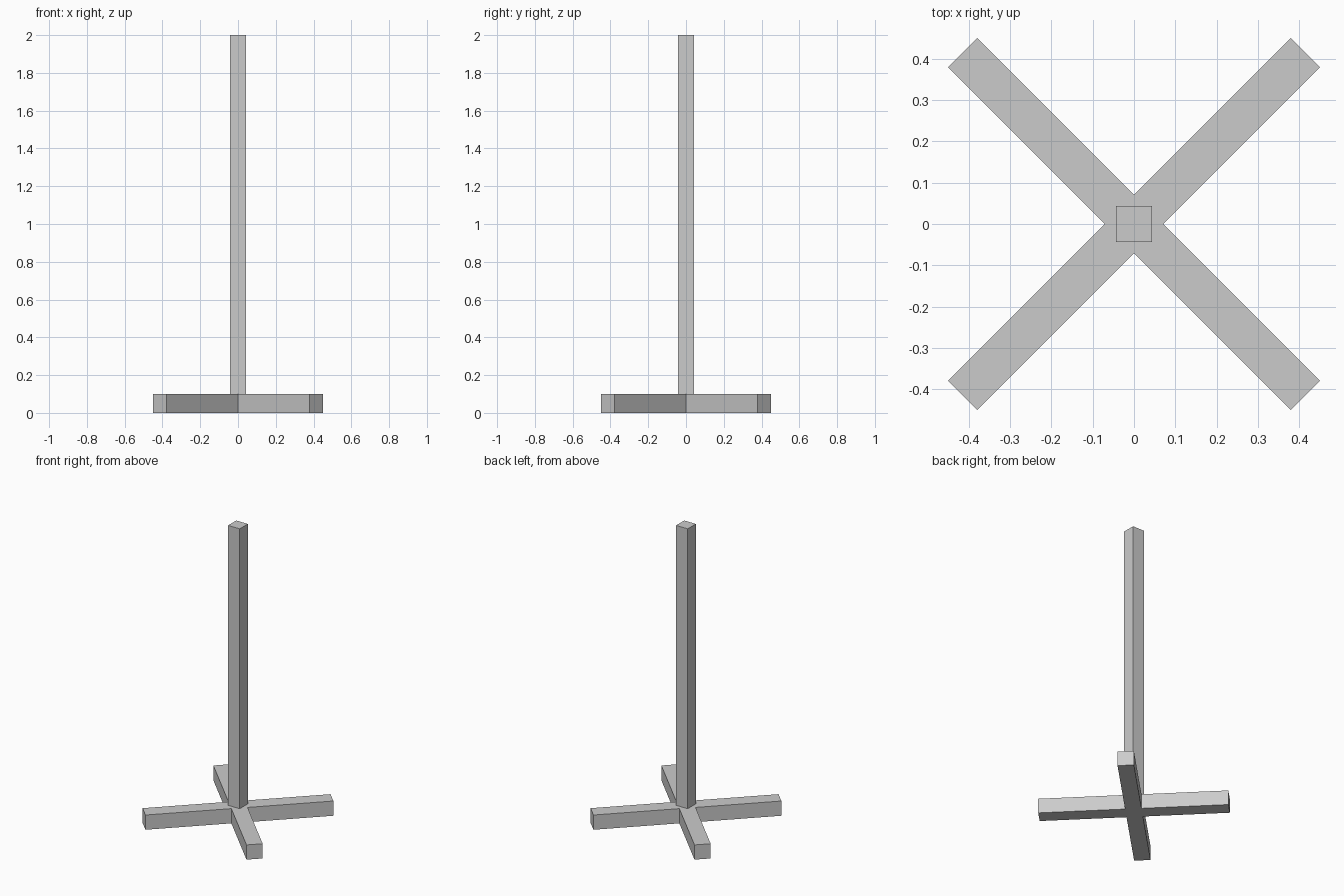
import bpy, bmesh
from math import pi
from mathutils import Matrix, Vector

if "Cube" in bpy.data.objects:
    bpy.data.objects.remove(bpy.data.objects["Cube"])

POST_W = 0.087      # post thickness
ARM_W = 0.101       # foot arm width
ARM_REACH = 0.587   # centre to arm tip
BASE_H = 0.10
TOTAL_H = 2.0


def extrude_outline(name, points, z0, z1):
    """Make a closed prism from a flat outline."""
    bm = bmesh.new()
    face = bm.faces.new([bm.verts.new((p.x, p.y, z0)) for p in points])
    top = bmesh.ops.extrude_face_region(bm, geom=[face], use_keep_orig=True)
    verts = [g for g in top["geom"] if isinstance(g, bmesh.types.BMVert)]
    bmesh.ops.translate(bm, verts=verts, vec=(0, 0, z1 - z0))
    bmesh.ops.recalc_face_normals(bm, faces=bm.faces)
    mesh = bpy.data.meshes.new(name)
    bm.to_mesh(mesh)
    bm.free()
    obj = bpy.data.objects.new(name, mesh)
    bpy.context.collection.objects.link(obj)
    return obj


# Cross-shaped foot: one arm outline repeated four times on the diagonals
h = ARM_W / 2
arm = [Vector((ARM_REACH, -h)), Vector((ARM_REACH, h)), Vector((h, h))]
cross = [Matrix.Rotation(pi / 4 + i * pi / 2, 2) @ p for i in range(4) for p in arm]
extrude_outline("cross_base", cross, 0, BASE_H)

# Square upright post standing on the foot
p = POST_W / 2
square = [Vector(c) for c in ((-p, -p), (p, -p), (p, p), (-p, p))]
extrude_outline("post", square, BASE_H, TOTAL_H)
